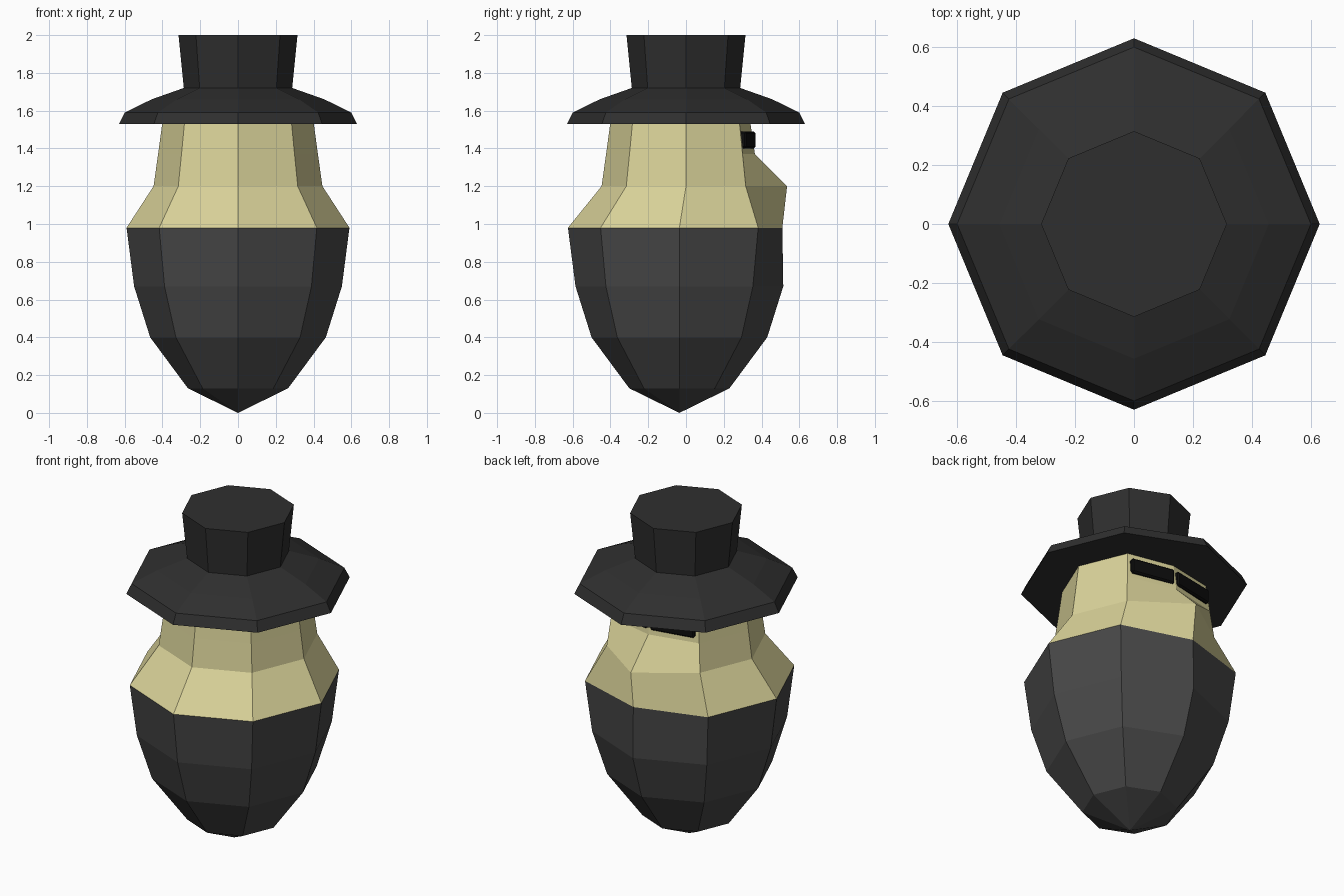
import bpy, bmesh
from math import cos, sin, pi, atan2
from mathutils import Matrix

if "Cube" in bpy.data.objects:
    bpy.data.objects.remove(bpy.data.objects["Cube"])


def paint(obj, name, rgb):
    m = bpy.data.materials.get(name) or bpy.data.materials.new(name)
    m.diffuse_color = (*rgb, 1)
    m.use_nodes = True
    m.node_tree.nodes["Principled BSDF"].inputs["Base Color"].default_value = m.diffuse_color
    obj.data.materials.append(m)


def finish(bm, name, mat, rgb):
    bmesh.ops.recalc_face_normals(bm, faces=bm.faces)
    me = bpy.data.meshes.new(name)
    bm.to_mesh(me)
    bm.free()
    obj = bpy.data.objects.new(name, me)
    bpy.context.collection.objects.link(obj)
    paint(obj, mat, rgb)
    return obj


def loft(name, rings, mat, rgb, tip=None, cap_bottom=False, cap_top=False):
    """Octagonal loft; ring = (z, radius, centre y, y of the +y vertex or None)."""
    bm = bmesh.new()
    loops = []
    for z, r, cy, ridge in rings:
        loop = [bm.verts.new((r * cos(i * pi / 4), cy + r * sin(i * pi / 4), z))
                for i in range(8)]
        if ridge is not None:
            loop[2].co.y = ridge
        loops.append(loop)
    for a, b in zip(loops, loops[1:]):
        for i in range(8):
            j = (i + 1) % 8
            bm.faces.new((a[i], a[j], b[j], b[i]))
    if tip:
        t = bm.verts.new(tip)
        for i in range(8):
            bm.faces.new((t, loops[0][(i + 1) % 8], loops[0][i]))
    if cap_bottom:
        bm.faces.new(loops[0][::-1])
    if cap_top:
        bm.faces.new(loops[-1])
    return finish(bm, name, mat, rgb)


C = -0.035
# Dark lower body, tapering to a point
loft("lower_body", [(0.13, 0.265, C, None), (0.40, 0.465, C, None),
                    (0.67, 0.55, C, None), (0.98, 0.59, C, 0.51)],
     "dark_grey", (0.065, 0.065, 0.065), tip=(0, C, 0))

# Pale head with a nose ridge on the +y side
loft("head", [(0.98, 0.59, C, 0.51), (1.20, 0.447, 0, 0.535),
              (1.37, 0.423, 0, 0.365), (1.54, 0.40, 0, 0.34)],
     "pale_yellow", (0.70, 0.65, 0.32), cap_top=True)

# Hat: flared brim and crown
loft("hat", [(1.53, 0.63, 0, None), (1.59, 0.60, 0, None), (1.66, 0.457, 0, None),
             (1.72, 0.287, 0, None), (2.0, 0.315, 0, None)],
     "charcoal", (0.028, 0.028, 0.028), cap_bottom=True, cap_top=True)

# Eye bars lying on the two faces beside the nose ridge
for side, label in ((1, "right"), (-1, "left")):
    bm = bmesh.new()
    bmesh.ops.create_cube(bm, size=1)
    bmesh.ops.scale(bm, vec=(0.27, 0.04, 0.09), verts=bm.verts)
    bmesh.ops.bevel(bm, geom=bm.edges[:], offset=0.009, segments=1, affect='EDGES')
    turn = Matrix.Rotation(-side * atan2(0.055, 0.29), 4, 'Z')
    bmesh.ops.transform(bm, matrix=Matrix.Translation((side * 0.142, 0.325, 1.445)) @ turn,
                        verts=bm.verts)
    finish(bm, "eye_bar_" + label, "black", (0.004, 0.004, 0.004))
